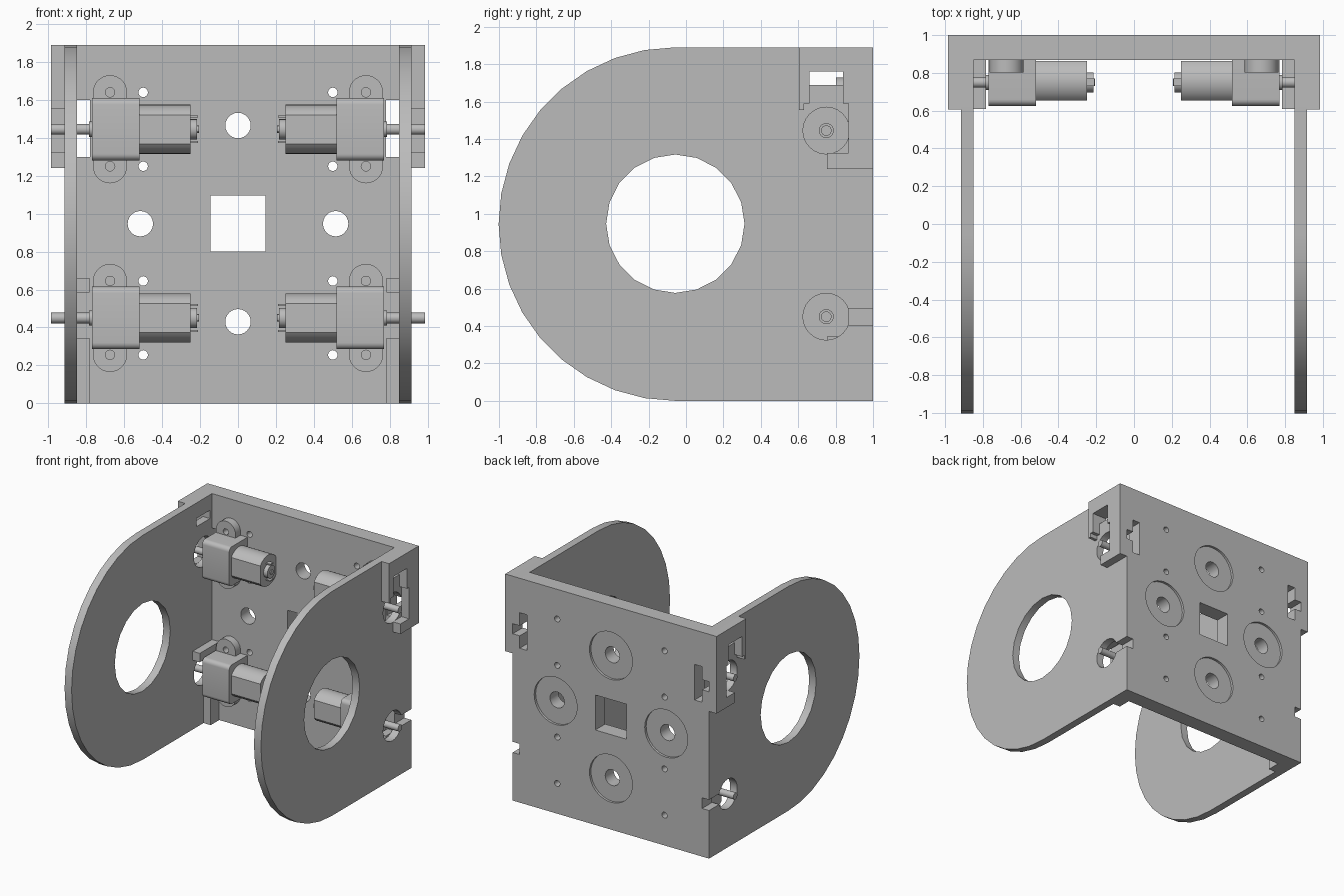
import bpy, bmesh
from math import sin, cos, pi, radians

if "Cube" in bpy.data.objects:
    bpy.data.objects.remove(bpy.data.objects["Cube"], do_unlink=True)

grey = bpy.data.materials.new("plain_grey")
grey.use_nodes = True
grey.diffuse_color = (0.5, 0.5, 0.5, 1)
grey.node_tree.nodes["Principled BSDF"].inputs["Base Color"].default_value = (0.5, 0.5, 0.5, 1)


def arc(u, v, r, start=0, end=360, n=24):
    """Points on an arc; a full circle drops its repeated end point."""
    count = n if end - start == 360 else n + 1
    angles = [radians(start + (end - start) * i / n) for i in range(count)]
    return [(u + r * cos(t), v + r * sin(t)) for t in angles]


def rect(u0, u1, v0, v1):
    return [(u0, v0), (u1, v0), (u1, v1), (u0, v1)]


def prism(name, pts, axis, a, b, cutters=(), mirror=False):
    """Extrude a profile: (y, z) along x, or (x, z) along y."""
    bm = bmesh.new()
    place = (lambda p, d: (d, *p)) if axis == "x" else (lambda p, d: (p[0], d, p[1]))
    face = bm.faces.new([bm.verts.new(place(p, a)) for p in pts])
    move = (b - a, 0, 0) if axis == "x" else (0, b - a, 0)
    new = bmesh.ops.extrude_face_region(bm, geom=[face])["geom"]
    bmesh.ops.translate(bm, vec=move, verts=[g for g in new if isinstance(g, bmesh.types.BMVert)])
    bmesh.ops.recalc_face_normals(bm, faces=bm.faces)
    me = bpy.data.meshes.new(name)
    bm.to_mesh(me)
    bm.free()
    me.materials.append(grey)
    ob = bpy.data.objects.new(name, me)
    bpy.context.collection.objects.link(ob)
    for c in cutters:
        mod = ob.modifiers.new("cut", "BOOLEAN")
        mod.operation, mod.solver, mod.object = "DIFFERENCE", "EXACT", c
    if mirror:
        mod = ob.modifiers.new("mirror", "MIRROR")
        mod.use_mirror_merge = False
    # Bake the modifiers and drop the cutters
    if ob.modifiers:
        bpy.context.view_layer.update()
        baked = bpy.data.meshes.new_from_object(ob.evaluated_get(bpy.context.evaluated_depsgraph_get()))
        ob.modifiers.clear()
        ob.data = baked
        for c in cutters:
            bpy.data.objects.remove(c, do_unlink=True)
    bpy.ops.object.select_all(action="DESELECT")
    ob.select_set(True)
    bpy.context.view_layer.objects.active = ob
    bpy.ops.object.shade_smooth_by_angle(angle=radians(30))
    return ob


def cutter(pts, axis, a, b):
    ob = prism("cutter", pts, axis, a, b)
    ob.hide_render = True
    return ob


HIGH, LOW = 1.445, 0.45     # motor axle heights
AXLE_Y = 0.75
TOP = 1.89

# Back plate with bores, counterbores, screw holes and axle slots
cuts = [cutter(rect(-0.145, 0.145, 0.8, 1.095), "y", 0.8, 1.1)]
for x, z in [(0, 1.465), (0, 0.43), (-0.515, 0.947), (0.515, 0.947)]:
    cuts.append(cutter(arc(x, z, 0.067), "y", 0.8, 1.1))
    cuts.append(cutter(arc(x, z, 0.2, n=32), "y", 0.98, 1.1))
for s in (-1, 1):
    for z in (HIGH, LOW):
        for dz in (-0.195, 0.195):
            cuts.append(cutter(arc(s * 0.5, z + dz, 0.025, n=16), "y", 0.8, 1.1))
    cuts.append(cutter(rect(*sorted((s * 0.78, s * 0.85)), 1.3, 1.6), "y", 0.8, 1.1))
prism("back_plate", rect(-0.85, 0.85, 0, TOP), "y", 0.868, 1, cuts)

# Side plates with rounded front, large bore, axle holes and slots
outline = [(1, 0), (1, TOP)] + arc(-0.057, TOP / 2, TOP / 2, 90, 270, 18)
cuts = [cutter(arc(-0.057, 0.947, 0.37, n=20), "x", 0.8, 1),
        cutter(rect(0.66, 0.84, 1.69, 1.76), "x", 0.8, 1),
        cutter(rect(0.8, 1.1, 0.405, 0.495), "x", 0.8, 1),
        cutter(rect(0.8, 1.1, 1.405, 1.49), "x", 0.8, 1)]
cuts += [cutter(arc(AXLE_Y, z, 0.125), "x", 0.8, 1) for z in (HIGH, LOW)]
prism("side_plates", outline, "x", 0.85, 0.915, cuts, mirror=True)

# Outer wings around the upper axles
wing = [(1, 1.24), (1, TOP), (0.605, TOP), (0.605, 1.555), (0.63, 1.555), (0.63, 1.59),
        (0.66, 1.59), (0.66, 1.76), (0.84, 1.76), (0.84, 1.59), (0.87, 1.59),
        (0.87, 1.325), (0.755, 1.325), (0.755, 1.24)]
prism("outer_wings", wing, "x", 0.915, 0.985, mirror=True)

# Inner supports around the lower axles
prism("inner_posts", rect(0.755, 0.87, 0, 0.345), "x", 0.783, 0.85, mirror=True)
prism("inner_ledges", rect(0.61, 0.87, 0.585, 0.66), "x", 0.783, 0.85, mirror=True)

# Four geared motors
for label, z in (("upper", HIGH), ("lower", LOW)):
    r = 0.035
    box = ([(0.868, z - 0.165), (0.868, z + 0.165)]
           + arc(0.625 + r, z + 0.165 - r, r, 90, 180, 6)
           + arc(0.625 + r, z - 0.165 + r, r, 180, 270, 6))
    prism(label + "_gearboxes", box, "x", 0.52, 0.77, mirror=True)

    # Motor can: a cylinder with two flats
    can = arc(AXLE_Y + 0.008, z, 0.13, -54, 54, 10) + arc(AXLE_Y + 0.008, z, 0.13, 126, 234, 10)
    can = [(min(max(y, 0.654), 0.862), h) for y, h in
           [(AXLE_Y + 0.008 + (h - z), z + (y - AXLE_Y - 0.008)) for y, h in can]]
    prism(label + "_motor_cans", can, "x", 0.25, 0.52, mirror=True)
    prism(label + "_motor_bosses", arc(AXLE_Y, z, 0.053), "x", 0.215, 0.25, mirror=True)
    prism(label + "_motor_pins", arc(AXLE_Y, z, 0.02, n=12), "x", 0.207, 0.215, mirror=True)
    for dz in (-0.068, 0.068):
        prism(label + "_terminals", rect(0.73, 0.77, z + dz - 0.005, z + dz + 0.005),
              "x", 0.21, 0.25, mirror=True)

    # Output hub and axle
    prism(label + "_hubs", arc(AXLE_Y, z, 0.04), "x", 0.77, 0.785, mirror=True)
    prism(label + "_axles", arc(AXLE_Y, z, 0.028), "x", 0.785, 0.985, mirror=True)

    # Mounting tabs with screw holes
    for s in (-1, 1):
        c = z + s * 0.195
        start = 0 if s > 0 else 180
        tab = arc(0.675, c, 0.09, start, start + 180, 14)
        tab += [(tab[-1][0], z + s * 0.16), (tab[0][0], z + s * 0.16)]
        hole = cutter(arc(0.675, c, 0.025, n=16), "y", 0.7, 0.866)
        prism(label + "_mounting_tabs", tab, "y", 0.802, 0.868, [hole], mirror=True)
